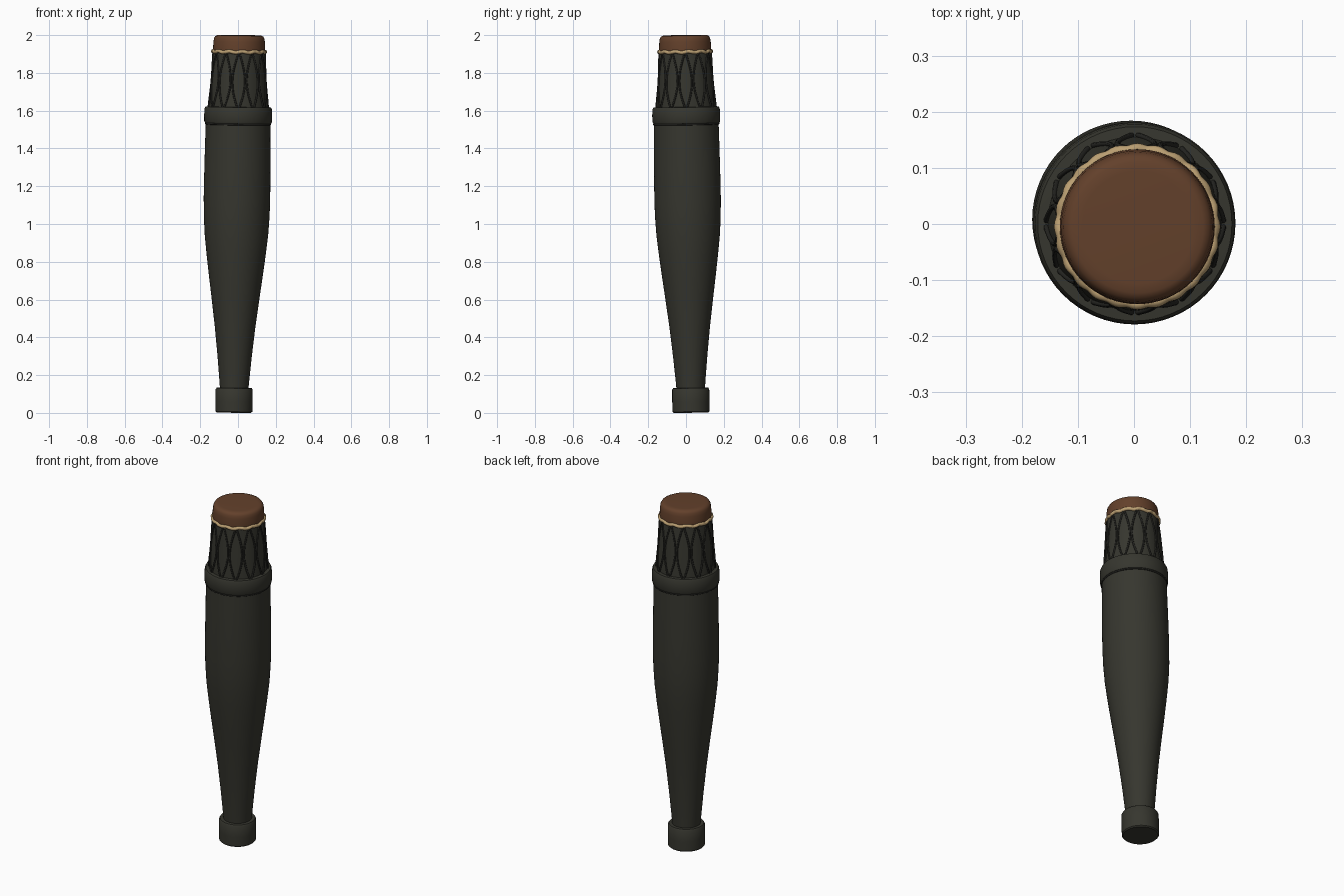
import bpy, math
from mathutils import Matrix, Vector

cube = bpy.data.objects.get("Cube")
if cube:
    bpy.data.objects.remove(cube, do_unlink=True)

# The whole drum leans slightly along this axis
axis = Vector((0.0145, -0.0165, 1)).normalized()
LEAN = Matrix.Translation((-0.022, 0.027, 0.002)) @ Vector((0, 0, 1)).rotation_difference(axis).to_matrix().to_4x4()


def material(name, color):
    m = bpy.data.materials.new(name)
    m.use_nodes = True
    m.diffuse_color = (*color, 1)
    bsdf = next(n for n in m.node_tree.nodes if n.type == 'BSDF_PRINCIPLED')
    bsdf.inputs["Base Color"].default_value = (*color, 1)
    bsdf.inputs["Roughness"].default_value = 0.8
    return m


DARK = material("dark olive wood", (0.037, 0.037, 0.028))
ROPE = material("dark cord", (0.02, 0.02, 0.017))
HIDE = material("brown hide", (0.125, 0.052, 0.024))
CREAM = material("cream cord", (0.50, 0.35, 0.17))


def lathe(name, profile, mat, sides=64):
    """Revolve (radius, height) points, capping both ends."""
    verts, faces = [], []
    for r, z in profile:
        for i in range(sides):
            a = math.tau * i / sides
            verts.append((r * math.cos(a), r * math.sin(a), z))
    for j in range(len(profile) - 1):
        for i in range(sides):
            k = (i + 1) % sides
            faces.append((j * sides + i, j * sides + k, (j + 1) * sides + k, (j + 1) * sides + i))
    faces.append(tuple(reversed(range(sides))))
    faces.append(tuple(range((len(profile) - 1) * sides, len(profile) * sides)))
    mesh = bpy.data.meshes.new(name)
    mesh.from_pydata(verts, [], faces)
    mesh.materials.append(mat)
    ob = bpy.data.objects.new(name, mesh)
    bpy.context.collection.objects.link(ob)
    ob.matrix_world = LEAN
    bpy.ops.object.select_all(action='DESELECT')
    ob.select_set(True)
    bpy.context.view_layer.objects.active = ob
    bpy.ops.object.shade_smooth_by_angle(angle=math.radians(40))
    return ob


def cords(name, paths, thickness, mat, closed=False):
    """Round cords along lists of points."""
    cu = bpy.data.curves.new(name, 'CURVE')
    cu.dimensions = '3D'
    cu.bevel_depth = thickness
    cu.bevel_resolution = 2
    cu.use_fill_caps = True
    for path in paths:
        sp = cu.splines.new('POLY')
        sp.points.add(len(path) - 1)
        for p, co in zip(sp.points, path):
            p.co = (*co, 1)
        sp.use_cyclic_u = closed
        sp.use_smooth = True
    cu.materials.append(mat)
    ob = bpy.data.objects.new(name, cu)
    bpy.context.collection.objects.link(ob)
    ob.matrix_world = LEAN
    return ob


def polar(r, a, z):
    return (r * math.cos(a), r * math.sin(a), z)


# Foot collar with rounded rims
lathe("foot_collar", [(0.092, 0), (0.098, 0.006), (0.099, 0.06), (0.098, 0.122),
                      (0.093, 0.13), (0.07, 0.131)], DARK)

# Tapering barrel body
lathe("body", [(0.075, 0.12), (0.079, 0.17), (0.091, 0.3), (0.107, 0.45), (0.126, 0.6),
               (0.142, 0.72), (0.157, 0.84), (0.168, 0.94), (0.174, 1.04), (0.176, 1.14),
               (0.175, 1.28), (0.173, 1.42), (0.170, 1.58)], DARK)

# Broad band around the shoulder
lathe("shoulder_band", [(0.165, 1.531), (0.175, 1.532), (0.179, 1.54), (0.180, 1.575),
                        (0.178, 1.608), (0.173, 1.618), (0.15, 1.620)], DARK)

# Neck under the cords
lathe("neck", [(0.156, 1.60), (0.153, 1.66), (0.144, 1.80), (0.136, 1.91)], DARK)

# Stretched head with a soft rim
lathe("drum_head", [(0.134, 1.89), (0.138, 1.91), (0.138, 1.93), (0.136, 1.965), (0.133, 1.982),
                    (0.127, 1.992), (0.117, 1.997), (0.10, 1.998)], HIDE)

# Tension cords in bowed pairs around the neck
PAIRS, STEPS = 12, 10
paths = []
for n in range(PAIRS):
    centre = -math.pi / 2 + math.tau * n / PAIRS
    for side in (-1, 1):
        path = []
        for s in range(STEPS + 1):
            t = s / STEPS
            bow = side * (0.06 + 0.38 * math.sin(math.pi * t)) * math.tau / PAIRS
            path.append(polar(0.158 - 0.021 * t, centre + bow, 1.615 + 0.285 * t))
        paths.append(path)
cords("tension_cords", paths, 0.005, ROPE)

# Wavy cord holding the head, and the thin cord under the band
RING = 144
cords("head_cord", [[polar(0.137 + 0.0015 * math.cos(24 * a), a, 1.911 + 0.003 * math.sin(12 * a))
                     for a in (math.tau * i / RING for i in range(RING))]], 0.010, CREAM, True)
cords("band_cord", [[polar(0.171, math.tau * i / RING, 1.528) for i in range(RING)]],
      0.005, ROPE, True)
